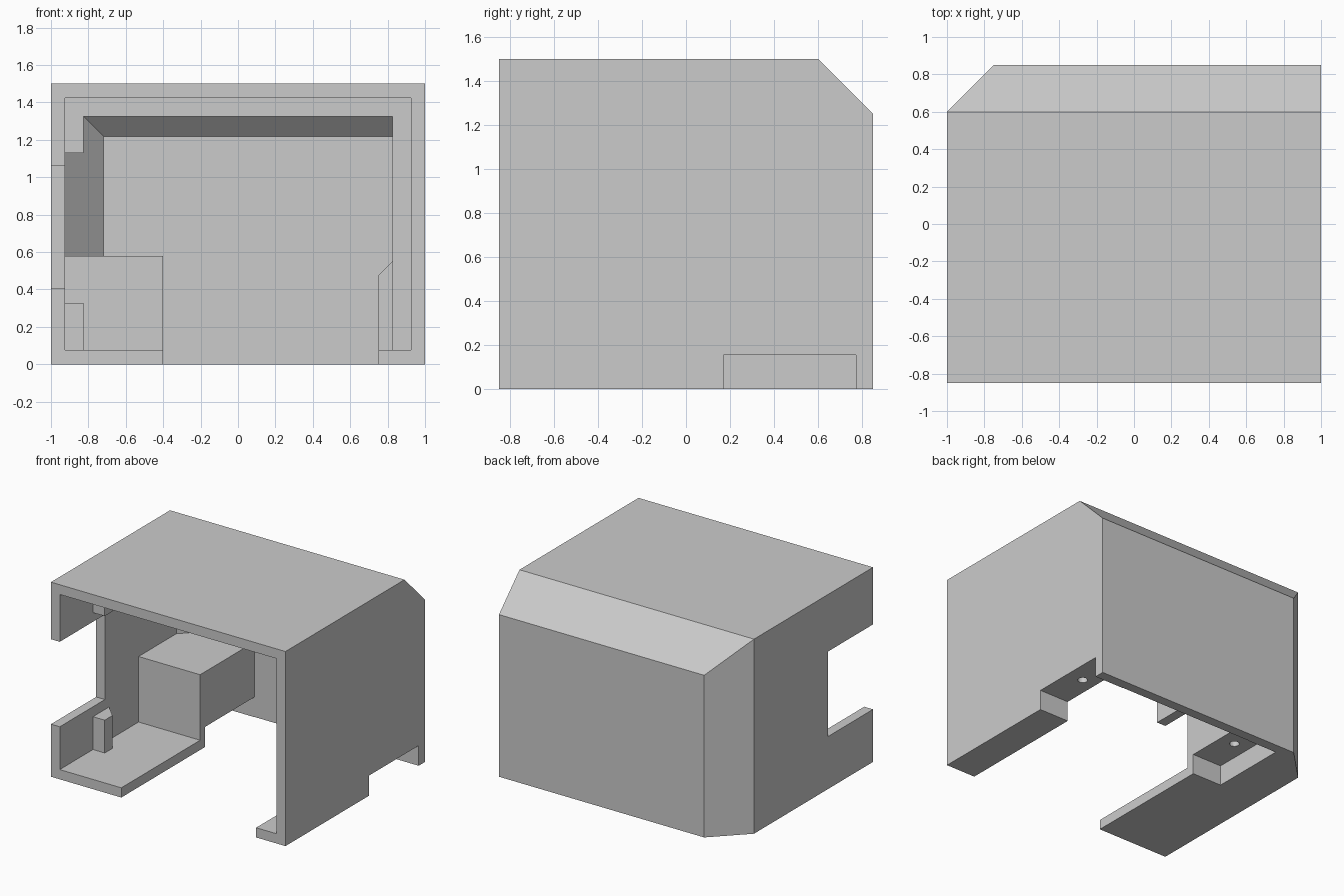
import bpy, bmesh
from mathutils import Vector

cube = bpy.data.objects.get("Cube")
if cube:
    bpy.data.objects.remove(cube, do_unlink=True)

GREY = (0.6, 0.6, 0.6, 1)
grey = bpy.data.materials.new("plain grey")
grey.use_nodes = True
grey.diffuse_color = GREY
grey.node_tree.nodes["Principled BSDF"].inputs["Base Color"].default_value = GREY

WALL = 0.075
IN_X, IN_TOP, IN_BACK = 1 - WALL, 1.5 - WALL, 0.85 - WALL


def finish(name, bm):
    bmesh.ops.recalc_face_normals(bm, faces=bm.faces[:])
    mesh = bpy.data.meshes.new(name)
    bm.to_mesh(mesh)
    bm.free()
    obj = bpy.data.objects.new(name, mesh)
    bpy.context.collection.objects.link(obj)
    mesh.materials.append(grey)
    return obj


def box_bm(x, y, z):
    bm = bmesh.new()
    bmesh.ops.create_cube(bm, size=1)
    for v in bm.verts:
        v.co = [(a + b) / 2 + c * (b - a) for c, (a, b) in zip(v.co, (x, y, z))]
    return bm


def box(name, x, y, z):
    return finish(name, box_bm(x, y, z))


def slice_off(bm, point, normal):
    """Remove everything beyond a plane and cap the cut."""
    geom = bm.verts[:] + bm.edges[:] + bm.faces[:]
    cut = bmesh.ops.bisect_plane(bm, geom=geom, plane_co=point, plane_no=normal,
                                 clear_outer=True)["geom_cut"]
    edges = [e for e in cut if isinstance(e, bmesh.types.BMEdge)]
    bmesh.ops.contextual_create(bm, geom=edges)


def chamfered(name, x, y, z, inset, top=True):
    """Box with the back top edge and the back right corner cut at 45 degrees."""
    bm = box_bm(x, y, z)
    for point, normal in ((Vector((0, 0.6, 1.5)), Vector((0, 1, 1)).normalized()),
                          (Vector((-1, 0.6, 0)), Vector((-1, 1, 0)).normalized())):
        if top or normal.z == 0:
            slice_off(bm, point - normal * inset, normal)
    return finish(name, bm)


def rod(name, x, y, r, z0, z1):
    bm = bmesh.new()
    bmesh.ops.create_cone(bm, cap_ends=True, segments=24, radius1=r, radius2=r,
                          depth=z1 - z0)
    bmesh.ops.translate(bm, verts=bm.verts[:], vec=(x, y, (z0 + z1) / 2))
    return finish(name, bm)


def loft(name, rings):
    """Skin a row of equal closed rings and cap both ends."""
    bm = bmesh.new()
    rows = [[bm.verts.new(p) for p in ring] for ring in rings]
    n = len(rows[0])
    for a, b in zip(rows, rows[1:]):
        for i in range(n):
            j = (i + 1) % n
            bm.faces.new((a[i], a[j], b[j], b[i]))
    bm.faces.new(rows[0])
    bm.faces.new(rows[-1])
    return finish(name, bm)


def cut(obj, cutters):
    bpy.context.view_layer.objects.active = obj
    for c in cutters:
        mod = obj.modifiers.new("cut", 'BOOLEAN')
        mod.operation, mod.solver, mod.object = 'DIFFERENCE', 'EXACT', c
        bpy.ops.object.modifier_apply(modifier=mod.name)


# Main parts: shell, tall block on the right, sloped block on the left
shell = chamfered("shell", (-1, 1), (-0.85, 0.85), (0, 1.5), 0)
right_block = chamfered("right_screw_block", (-0.96, -0.4), (0.11, 0.81),
                        (0.03, 0.58), 0.04, top=False)
slope = ((0.75, 0.03), (0.96, 0.03), (0.96, 0.685), (0.75, 0.475))
left_block = loft("left_screw_block", [[(x, y, z) for x, z in slope] for y in (0.11, 0.81)])

# Inner rib running up both walls and across the roof, sloped at its back
rib_profile = ((-0.03, -0.445), (0.1, -0.445), (0.1, -0.35), (0, -0.25), (-0.03, -0.25))
rib = loft("inner_rib", [[(side * (IN_X - t), y, IN_TOP - t if up else 0.04)
                          for t, y in rib_profile]
                         for side, up in ((-1, 0), (-1, 1), (1, 1), (1, 0))])

# Cutters
cavity = chamfered("cavity_cutter", (-IN_X, IN_X), (-1, IN_BACK), (WALL, IN_TOP), WALL)
floor_gap = box("floor_gap_cutter", (-0.4, 0.75), (-1, IN_BACK), (-0.1, 0.3))
side_slot = box("side_slot_cutter", (-1.1, -0.8), (-1, -0.3), (0.405, 1.06))
rib_gap = box("rib_gap_cutter", (-1.1, -0.7), (-1, 0), (0.328, 1.13))
right_notch = box("right_notch_cutter", (-0.65, -0.3), (0.17, 0.772), (-0.1, 0.155))
left_notch = box("left_notch_cutter", (0.7, 1.1), (0.17, 0.772), (-0.1, 0.155))
right_hole = rod("right_hole_cutter", -0.525, 0.47, 0.035, 0.1, 0.42)
left_hole = rod("left_hole_cutter", 0.865, 0.47, 0.035, 0.1, 0.42)

cut(shell, [cavity, floor_gap, side_slot, right_notch, left_notch])
cut(right_block, [right_notch, right_hole])
cut(left_block, [left_notch, left_hole])
cut(rib, [rib_gap])

# The cutters are no longer needed
for c in (cavity, floor_gap, side_slot, rib_gap, right_notch, left_notch,
          right_hole, left_hole):
    bpy.data.objects.remove(c, do_unlink=True)
